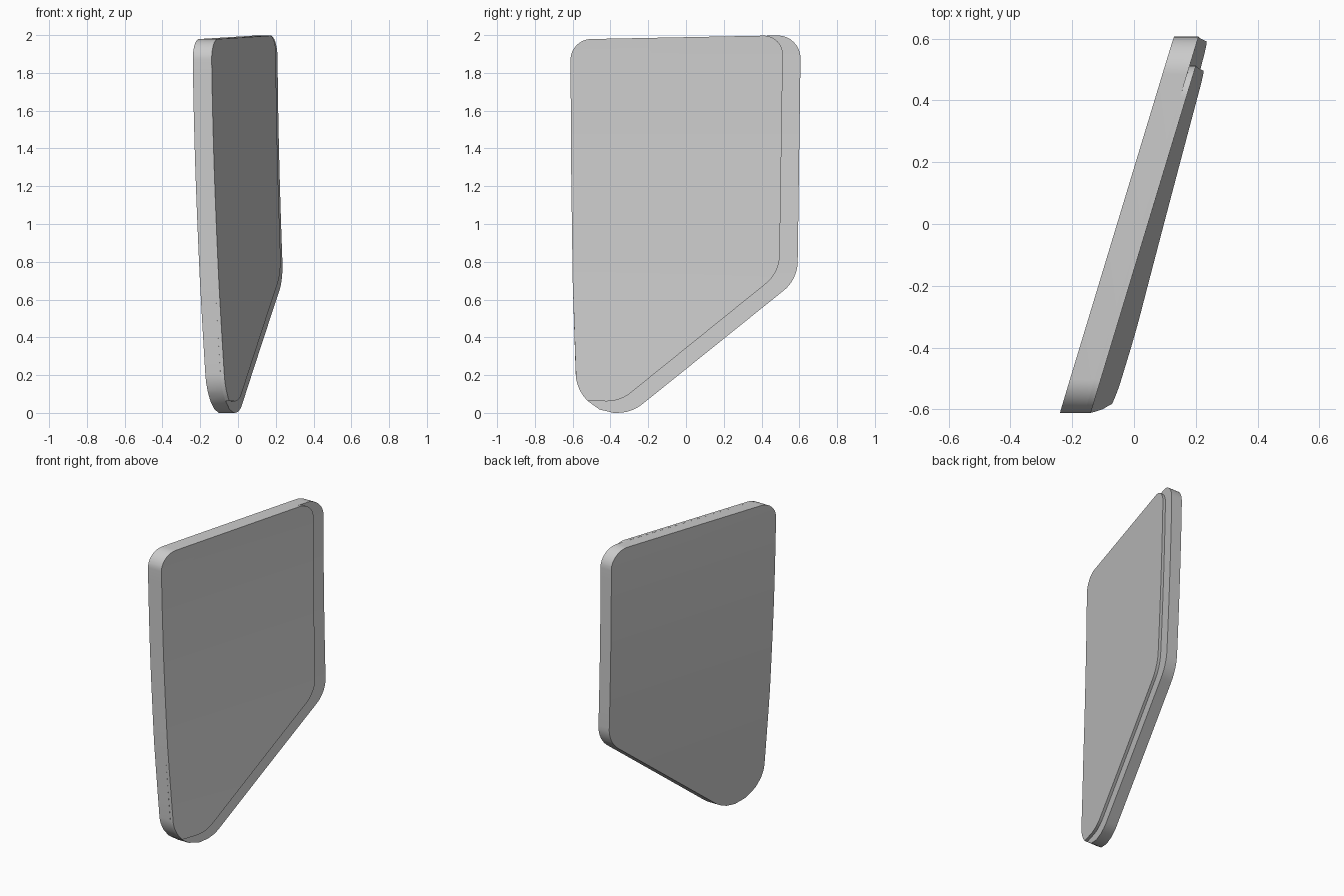
import bpy
import bmesh
import math
from mathutils import Vector

cube = bpy.data.objects.get("Cube")
if cube:
    bpy.data.objects.remove(cube, do_unlink=True)

grey = bpy.data.materials.new("light grey")
grey.use_nodes = True
grey.diffuse_color = (0.6, 0.6, 0.6, 1)
grey.node_tree.nodes["Principled BSDF"].inputs["Base Color"].default_value = (0.6, 0.6, 0.6, 1)


def rounded(corners, steps=10):
    """Turn (y, z, radius) corners into a filleted outline."""
    out = []
    for i, (y, z, r) in enumerate(corners):
        p = Vector((y, z))
        if r == 0:
            out.append(p)
            continue
        a = (Vector(corners[i - 1][:2]) - p).normalized()
        b = (Vector(corners[(i + 1) % len(corners)][:2]) - p).normalized()
        half = a.angle(b) / 2
        centre = p + (a + b).normalized() * r / math.sin(half)
        start = (p + a * r / math.tan(half) - centre).normalized()
        end = (p + b * r / math.tan(half) - centre).normalized()
        for k in range(steps + 1):
            out.append(centre + start.lerp(end, k / steps).normalized() * r)
    return out


def surface_x(y, z):
    """Slanted inner surface, curling sideways towards the bottom."""
    return 0.303 * y - 0.055 + 0.07 * (max(0, 2 - z) / 2) ** 1.6


def curved_plate(name, corners, near, far):
    """Extrude an outline between two depths over the curved surface."""
    bm = bmesh.new()
    bm.faces.new([bm.verts.new((near, p.x, p.y)) for p in rounded(corners)])
    for i in range(1, 20):
        bmesh.ops.bisect_plane(bm, geom=bm.verts[:] + bm.edges[:] + bm.faces[:],
                               plane_co=(0, 0, i / 10), plane_no=(0, 0, 1), dist=1e-5)
    ext = bmesh.ops.extrude_face_region(bm, geom=bm.faces[:], use_keep_orig=True)
    moved = [g for g in ext["geom"] if isinstance(g, bmesh.types.BMVert)]
    bmesh.ops.translate(bm, verts=moved, vec=(far - near, 0, 0))
    for v in bm.verts:
        v.co.x += surface_x(v.co.y, v.co.z)
    bmesh.ops.recalc_face_normals(bm, faces=bm.faces[:])
    mesh = bpy.data.meshes.new(name)
    bm.to_mesh(mesh)
    bm.free()
    mesh.materials.append(grey)
    obj = bpy.data.objects.new(name, mesh)
    bpy.context.collection.objects.link(obj)
    bpy.ops.object.select_all(action="DESELECT")
    obj.select_set(True)
    bpy.context.view_layer.objects.active = obj
    bpy.ops.object.shade_smooth_by_angle(angle=math.radians(30))


# Front edge and top front corner shared by both plates
front_edge = [(-0.6, 0.7, 0), (-0.608, 1.3, 0), (-0.612, 1.977, 0.11)]

# Full backing plate, whose border shows as a recessed rim
curved_plate("backing_plate", front_edge + [
    (0.608, 2.0, 0.12), (0.59, 0.706, 0.2), (-0.57, -0.226, 0.217)], 0, 0.08)

# Raised panel, stopping short of the rear and lower edges
lower_front = [(-0.368 + 0.217 * math.cos(t), 0.217 + 0.217 * math.sin(t), 0)
               for t in (math.radians(a) for a in range(225, 180, -9))]
curved_plate("raised_panel", front_edge + [
    (0.514, 1.999, 0.1), (0.495, 0.742, 0.2), (-0.35, 0.06, 0.2)] + lower_front, 0.08, 0.1)
